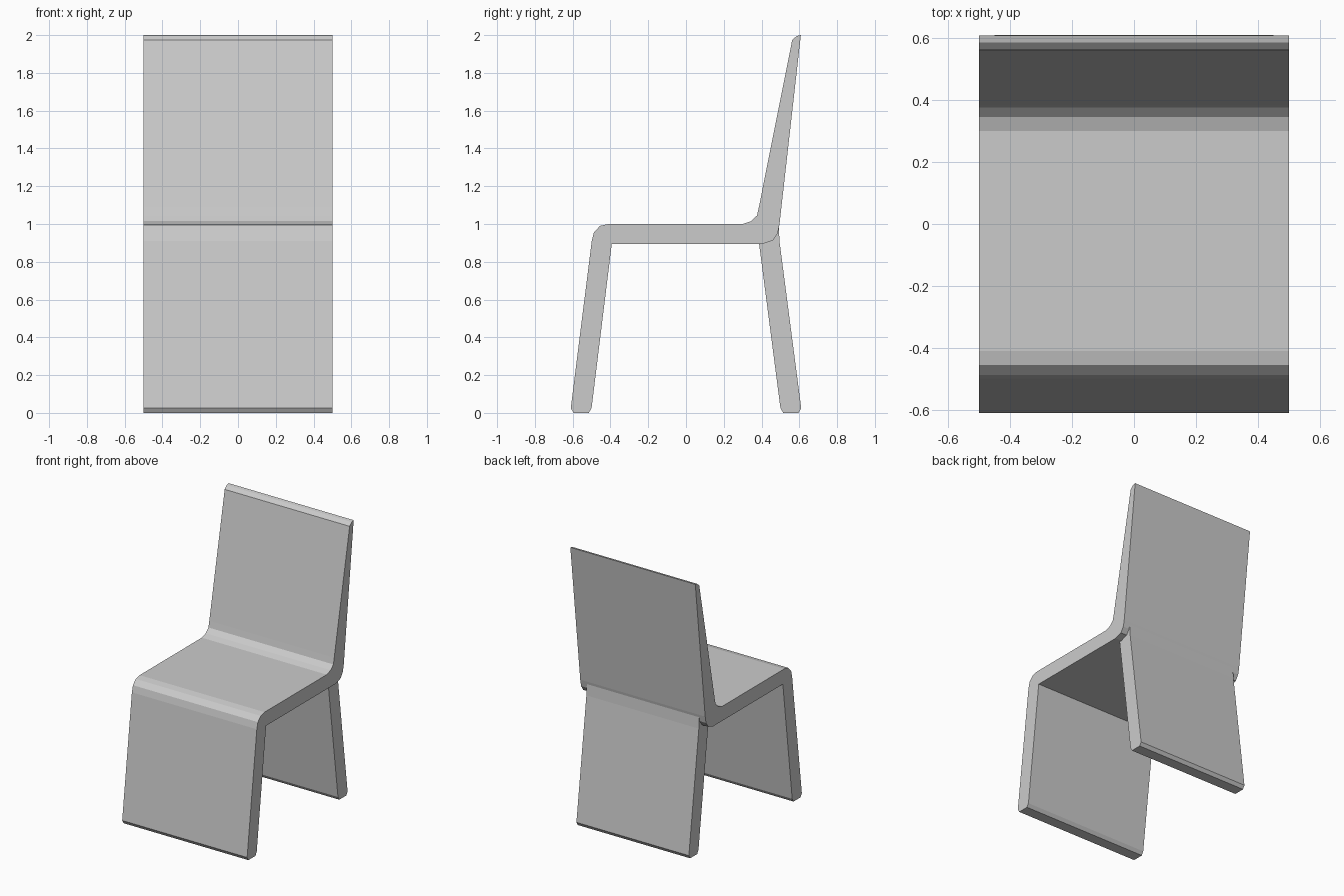
import bpy, bmesh

if "Cube" in bpy.data.objects:
    bpy.data.objects.remove(bpy.data.objects["Cube"])


def extrude_profile(name, profile, half_width):
    """Sweep a closed (y, z) side profile across x, centred on x = 0."""
    bm = bmesh.new()
    side = bm.faces.new([bm.verts.new((-half_width, y, z)) for y, z in profile])
    out = bmesh.ops.extrude_face_region(bm, geom=[side])
    moved = [g for g in out["geom"] if isinstance(g, bmesh.types.BMVert)]
    bmesh.ops.translate(bm, verts=moved, vec=(2 * half_width, 0, 0))
    bmesh.ops.recalc_face_normals(bm, faces=bm.faces)
    mesh = bpy.data.meshes.new(name)
    bm.to_mesh(mesh)
    bm.free()
    obj = bpy.data.objects.new(name, mesh)
    bpy.context.collection.objects.link(obj)
    return obj


# Foot with chamfered corners, shared by front and back legs (outer to inner)
foot = [(-0.61, 0.025), (-0.595, 0.0), (-0.515, 0.0), (-0.5, 0.025)]

# Front leg, seat and backrest as one bent slab
shell = foot + [
    (-0.393, 0.895), (0.405, 0.895),                              # underside
    (0.46, 0.913), (0.485, 0.95), (0.495, 1.0),                   # rear bend
    (0.608, 2.0), (0.585, 1.995), (0.562, 1.973),                 # top edge
    (0.386, 1.09), (0.376, 1.045), (0.345, 1.015), (0.30, 1.0),   # inner bend
    (-0.41, 1.0), (-0.455, 0.99), (-0.487, 0.957), (-0.499, 0.91) # front bend
]
extrude_profile("seat_shell", shell, 0.5)

# Back leg: slightly narrower slab that ends inside the rear bend
back_leg = [(-y, z) for y, z in foot] + [
    (0.387, 0.895), (0.395, 0.94), (0.42, 0.98), (0.491, 0.98), (0.496, 0.9)]
extrude_profile("back_leg", back_leg, 0.45)
